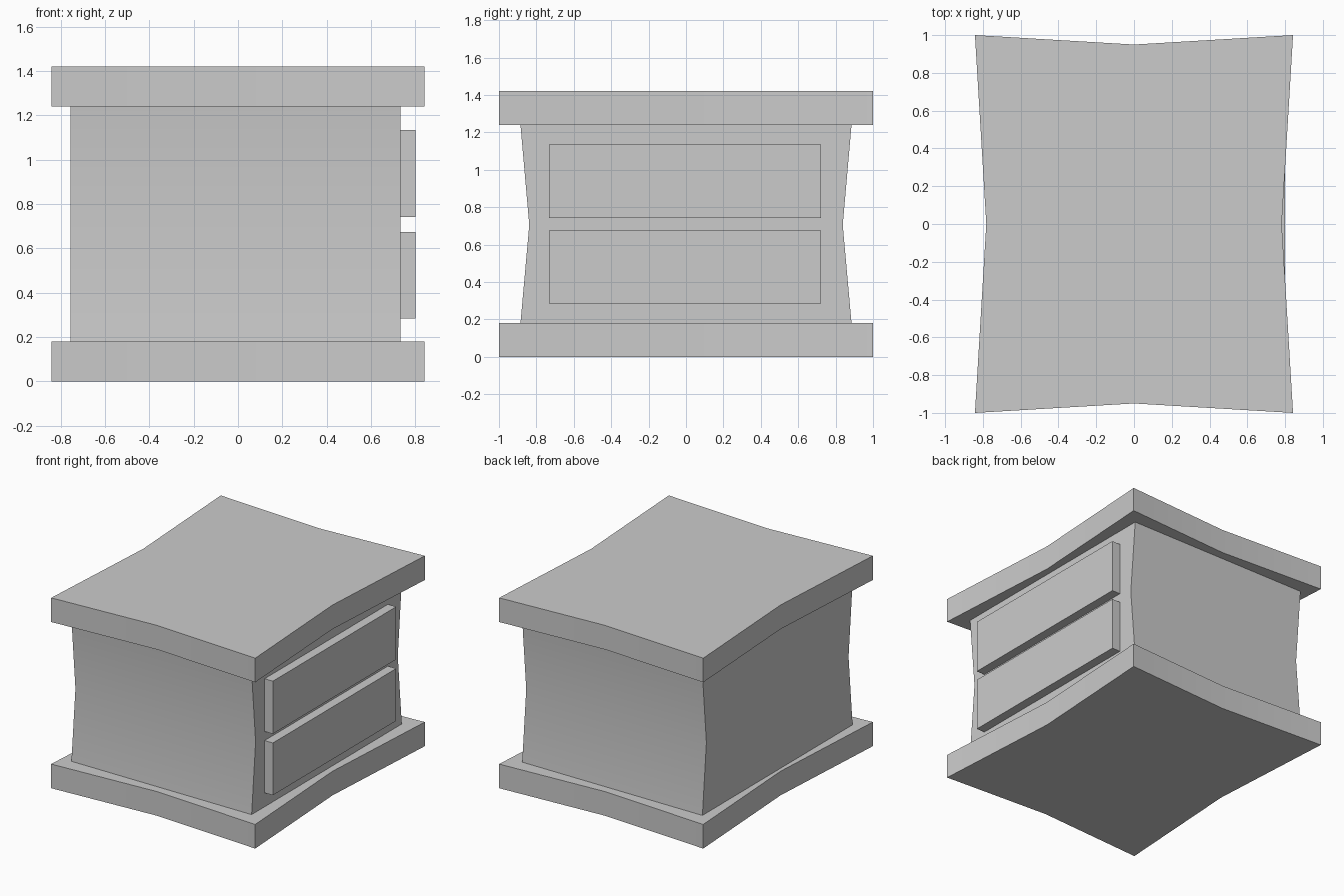
import bpy
import bmesh
from math import radians
from mathutils import Vector

if "Cube" in bpy.data.objects:
    bpy.data.objects.remove(bpy.data.objects["Cube"])


def prism(name, profile, offset):
    """Extrude a closed 3D outline along offset into a solid."""
    bm = bmesh.new()
    face = bm.faces.new([bm.verts.new(p) for p in profile])
    ext = bmesh.ops.extrude_face_region(bm, geom=[face], use_keep_orig=True)
    verts = [g for g in ext["geom"] if isinstance(g, bmesh.types.BMVert)]
    bmesh.ops.translate(bm, verts=verts, vec=Vector(offset))
    bmesh.ops.recalc_face_normals(bm, faces=bm.faces)
    mesh = bpy.data.meshes.new(name)
    bm.to_mesh(mesh)
    bm.free()
    obj = bpy.data.objects.new(name, mesh)
    bpy.context.collection.objects.link(obj)
    bpy.ops.object.select_all(action="DESELECT")
    obj.select_set(True)
    bpy.context.view_layer.objects.active = obj
    bpy.ops.object.shade_smooth_by_angle(angle=radians(30))
    return obj


def pinched(w, d, pw, pd):
    """Rectangle outline whose side midpoints are pulled inward."""
    return [(-w, -d), (0, -pd), (w, -d), (pw, 0),
            (w, d), (0, pd), (-w, d), (-pw, 0)]


# Base and top slabs with pinched sides
SLAB = pinched(0.842, 1.0, 0.782, 0.95)
for name, z in (("base_slab", 0.0), ("top_slab", 1.24)):
    prism(name, [(x, y, z) for x, y in SLAB], (0, 0, 0.18))

# Cabinet body: waisted front and back, straight left and right
BODY = [(-0.885, 0.18), (0.885, 0.18), (0.838, 0.705),
        (0.885, 1.24), (-0.885, 1.24), (-0.838, 0.705)]
prism("cabinet_body", [(-0.755, y, z) for y, z in BODY], (1.487, 0, 0))

# Two drawer fronts on the right side
for name, z0, z1 in (("lower_drawer", 0.284, 0.674), ("upper_drawer", 0.742, 1.135)):
    outline = [(-0.732, z0), (0.722, z0), (0.722, z1), (-0.732, z1)]
    prism(name, [(0.72, y, z) for y, z in outline], (0.08, 0, 0))
